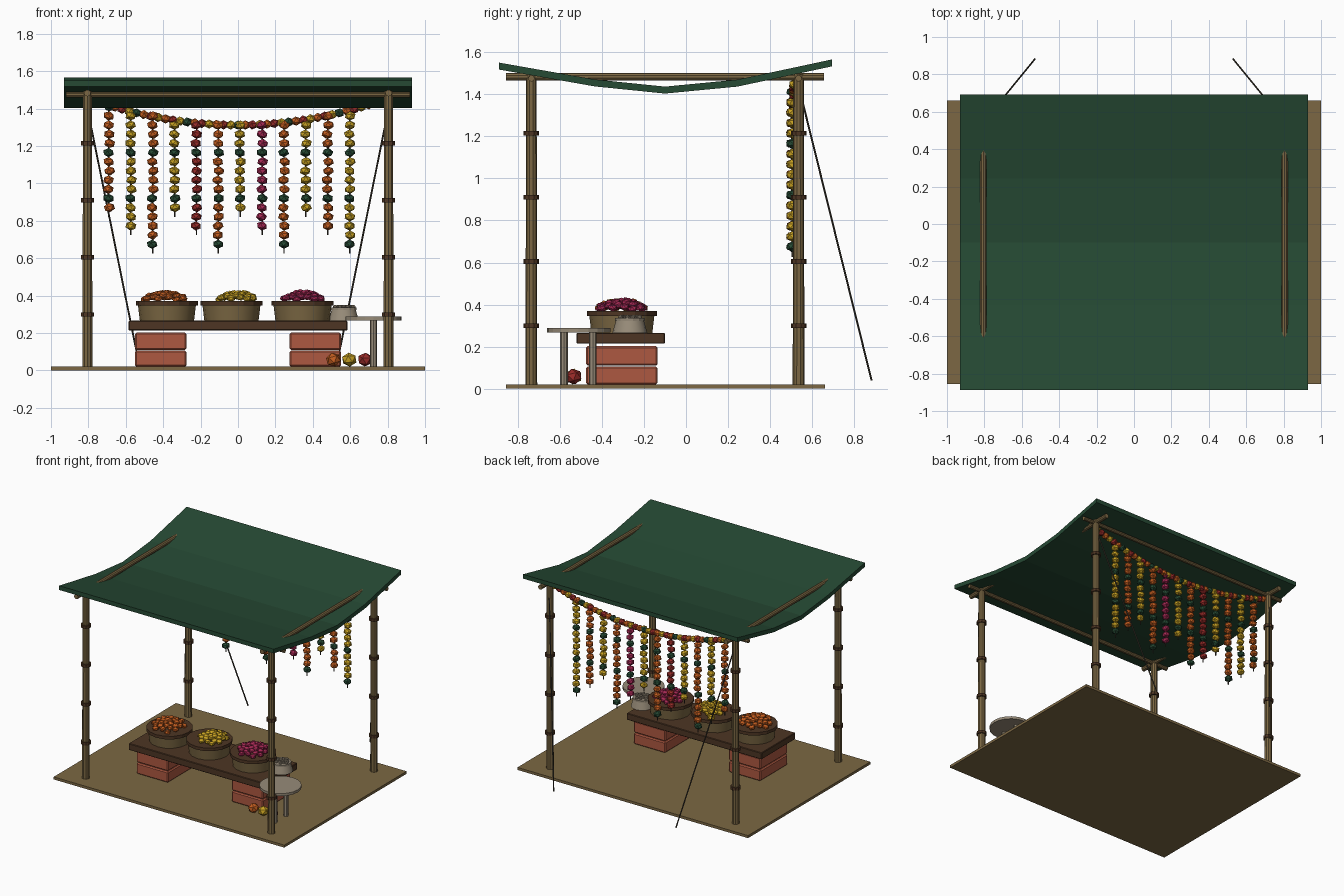
import bpy, bmesh, math, random
from mathutils import Vector, Matrix, Euler

if "Cube" in bpy.data.objects:
    bpy.data.objects.remove(bpy.data.objects["Cube"])

random.seed(4)
COLORS = {
    "green": (0.019, 0.068, 0.034), "bamboo": (0.20, 0.137, 0.056),
    "dark_wood": (0.075, 0.036, 0.017), "brick": (0.42, 0.098, 0.052),
    "orange": (0.55, 0.11, 0.014), "yellow": (0.58, 0.36, 0.016),
    "red": (0.32, 0.025, 0.022), "magenta": (0.38, 0.022, 0.09),
    "stone_grey": (0.31, 0.26, 0.19), "rope": (0.06, 0.05, 0.035),
}
MATS = {}
for n, c in COLORS.items():
    MATS[n] = bpy.data.materials.new(n)
    MATS[n].diffuse_color = (*c, 1)


def finish(name, bm, mats, smooth=False):
    me = bpy.data.meshes.new(name)
    bm.to_mesh(me)
    bm.free()
    for m in mats:
        me.materials.append(MATS[m])
    ob = bpy.data.objects.new(name, me)
    bpy.context.collection.objects.link(ob)
    if smooth:
        bpy.ops.object.select_all(action='DESELECT')
        ob.select_set(True)
        bpy.context.view_layer.objects.active = ob
        bpy.ops.object.shade_smooth_by_angle(angle=math.radians(35))
    return ob


def box(name, mat, lo, hi, bevel=0):
    lo, hi = Vector(lo), Vector(hi)
    bm = bmesh.new()
    bmesh.ops.create_cube(bm, size=1, matrix=Matrix.Translation((lo + hi) / 2)
                          @ Matrix.Diagonal((*(hi - lo), 1)))
    if bevel:
        bmesh.ops.bevel(bm, geom=bm.edges[:], offset=bevel, segments=1, affect='EDGES')
    return finish(name, bm, [mat])


def rod(name, mat, a, b, r1, r2=None, sides=10, smooth=False):
    a, b = Vector(a), Vector(b)
    bm = bmesh.new()
    rot = (b - a).to_track_quat('Z', 'Y').to_matrix().to_4x4()
    bmesh.ops.create_cone(bm, cap_ends=True, segments=sides, radius1=r1,
                          radius2=r1 if r2 is None else r2, depth=(b - a).length,
                          matrix=Matrix.Translation((a + b) / 2) @ rot)
    return finish(name, bm, [mat], smooth)


def blossoms(name, mats, items):
    """items: (position, radius, squash, material index)"""
    bm = bmesh.new()
    for pos, r, squash, mi in items:
        tilt = Euler((random.uniform(-.25, .25), random.uniform(-.25, .25),
                      random.uniform(0, 6.28))).to_matrix().to_4x4()
        n = len(bm.faces)
        bmesh.ops.create_icosphere(bm, subdivisions=1, radius=r,
                                   matrix=Matrix.Translation(pos) @ tilt
                                   @ Matrix.Diagonal((1, 1, squash, 1)))
        bm.faces.ensure_lookup_table()
        for f in bm.faces[n:]:
            f.material_index = mi
    return finish(name, bm, mats)


# Floor mat
box("floor_mat", "bamboo", (-1, -0.855, 0), (1, 0.66, 0.02))

# Bamboo posts with node rings
for x in (-0.805, 0.805):
    for y in (-0.735, 0.535):
        rod("post", "bamboo", (x, y, 0.02), (x, y, 1.495), 0.028, 0.025, smooth=True)
        for i in range(4):
            z = 0.30 + 0.305 * i
            rod("post_node", "dark_wood", (x, y, z - .011), (x, y, z + .011), 0.037)

# Roof beams
for x in (-0.805, 0.805):
    rod("side_beam", "bamboo", (x, -0.855, 1.483), (x, 0.657, 1.483), 0.018)
for y in (-0.735, 0.535):
    rod("cross_beam", "bamboo", (-0.92, y, 1.475), (0.92, y, 1.475), 0.015)

# Sagging canopy: extruded profile strip
bm = bmesh.new()
rows = []
for y, z in [(-.888, 1.55), (-.434, 1.47), (-.10, 1.436), (.244, 1.469), (.693, 1.565)]:
    rows.append([bm.verts.new(p) for p in
                 ((-.93, y, z), (.93, y, z), (.93, y, z - .033), (-.93, y, z - .033))])
for a, b in zip(rows, rows[1:]):
    for i in range(4):
        j = (i + 1) % 4
        bm.faces.new((a[i], a[j], b[j], b[i]))
bm.faces.new(rows[0])
bm.faces.new(rows[-1])
bmesh.ops.recalc_face_normals(bm, faces=bm.faces)
finish("canopy", bm, ["green"])

# Guy ropes
for s in (-1, 1):
    rod("guy_rope", "rope", (s * .805, .545, 1.40), (s * .53, .882, .04), 0.005, sides=6)

# Bench on brick stacks
box("bench_plank", "dark_wood", (-.585, -.52, .214), (.585, -.10, .266), .004)
for s in (-1, 1):
    for z0, z1 in ((.02, .106), (.11, .202)):
        xs = sorted((s * .275, s * .55))
        box("brick_block", "brick", (xs[0], -.475, z0), (xs[1], -.135, z1), .008)

# Flower baskets with heaped blossoms
for x, px, col, R in ((-.38, -.39, "orange", .115), (-.035, -.005, "yellow", .10),
                      (.345, .35, "magenta", .11)):
    y = -.305
    rod("basket", "bamboo", (x, y, .266), (x, y, .35), .145, .155, 16, True)
    rod("basket_rim", "dark_wood", (x, y, .346), (x, y, .37), .166, sides=16)
    heap = []
    for i in range(32):
        t = math.sqrt((i + .5) / 32)
        a = i * 2.4
        heap.append(((px + R * t * math.cos(a), y + R * 1.05 * t * math.sin(a),
                      .38 + .036 * (1 - t * t) + random.uniform(-.004, .004)),
                     .024, .75, 0))
    blossoms("flower_heap", [col], heap)

# Small bowl of pale buds
bx, by = .565, -.267
rod("small_bowl", "stone_grey", (bx, by, .266), (bx, by, .325), .083, .066, 14, True)
rod("small_bowl_rim", "stone_grey", (bx, by, .322), (bx, by, .336), .07, sides=14)
blossoms("pale_buds", ["stone_grey"],
         [((bx + .055 * math.sqrt((i + .5) / 14) * math.cos(i * 2.4),
            by + .055 * math.sqrt((i + .5) / 14) * math.sin(i * 2.4), .341),
           .013, .8, 0) for i in range(14)])

# Round stool
rod("stool_top", "stone_grey", (.725, -.51, .268), (.725, -.51, .288), .15, sides=20)
for y in (-.58, -.443):
    rod("stool_leg", "stone_grey", (.725, y, .02), (.725, y, .27), .018, sides=8)

# Loose blossoms on the mat
blossoms("loose_blossoms", ["orange", "yellow", "red"],
         [((x, -.535, .058), .042, .9, i) for i, x in enumerate((.51, .595, .68))])

# Swag garland along the back beam
GY = .505


def swag_z(x):
    return 1.312 + .135 * (x / .78) ** 2


blossoms("swag_garland", ["orange", "yellow", "red", "green"],
         [((x, GY + .01, swag_z(x)), .028, .9, (0, 2, 1, 0, 2, 1, 3)[i % 7])
          for i, x in enumerate([-.775 + 1.55 * k / 40 for k in range(41)])])

# Hanging flower strings
strand_cols = ["orange", "yellow", "orange", "yellow", "red", "orange",
               "yellow", "magenta", "orange", "yellow", "orange", "yellow"]
for i, col in enumerate(strand_cols):
    x = -.69 + .117 * i
    last = (11, 13, 15)[i % 3]
    items = []
    for k in range(last + 1):
        z = 1.41 - .049 * k
        if z < swag_z(x) + .01:
            items.append(((x + random.uniform(-.004, .004), GY, z), .031, .8,
                          1 if k % 5 == 0 else 0))
    blossoms("flower_string", [col, "green"], items)
    rod("string_thread", "rope", (x, GY, 1.41 - .049 * last - .05), (x, GY, swag_z(x)),
        .004, sides=5)

for m in bpy.data.materials:
    if m.users and not m.is_grease_pencil:
        m.use_nodes = True
        m.node_tree.nodes["Principled BSDF"].inputs["Base Color"].default_value = m.diffuse_color
